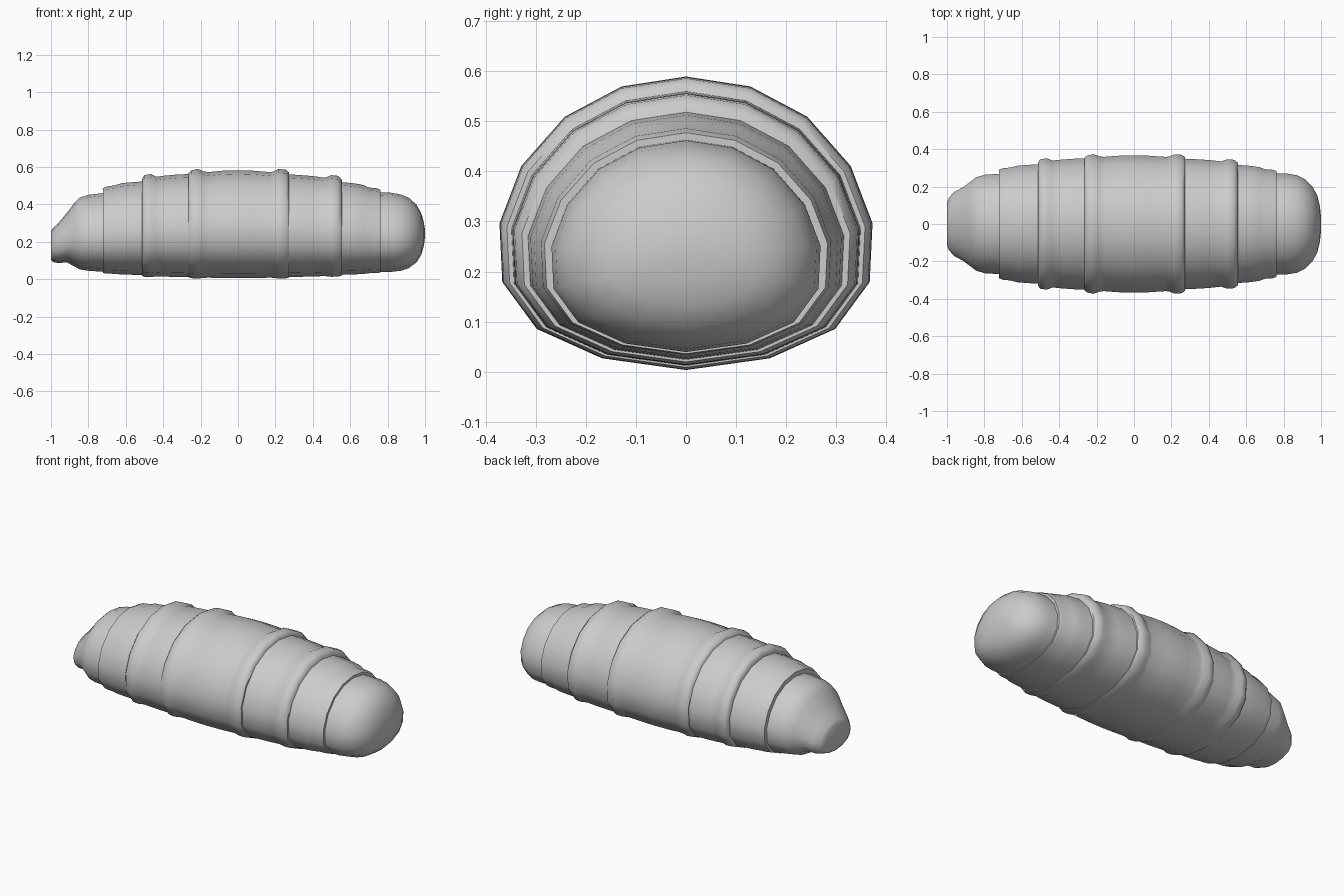
import bpy, bmesh, math

if "Cube" in bpy.data.objects:
    bpy.data.objects.remove(bpy.data.objects["Cube"])

# Half of the 16-sided cross-section: (fraction of half-width, fraction of height)
HALF = [(0, 1), (.345, .966), (.65, .863), (.883, .695), (1, .5),
        (.985, .30), (.8, .14), (.45, .04), (0, 0)]
SECTION = HALF + [(-y, z) for y, z in reversed(HALF[1:-1])]


def body_ring(x, w):
    # Along the body the top and bottom heights follow the half-width
    d = .373 - w
    return (x, w, .003 + d * .36, .59 - d * 1.25)


def loft(name, rings, cap_start=False, cap_end=False):
    # Rims fold inward where a segment is not capped
    def tuck(r):
        x, w, b, t = r
        return (x, w - .04, b + .03, t - .04)
    if not cap_start:
        rings = [tuck(rings[0])] + rings
    if not cap_end:
        rings = rings + [tuck(rings[-1])]
    bm = bmesh.new()
    loops = [[bm.verts.new((x, y * w, b + z * (t - b))) for y, z in SECTION]
             for x, w, b, t in rings]
    n = len(SECTION)
    for a, c in zip(loops, loops[1:]):
        for i in range(n):
            j = (i + 1) % n
            bm.faces.new((a[i], a[j], c[j], c[i]))
    if cap_start:
        bm.faces.new(loops[0])
    if cap_end:
        bm.faces.new(loops[-1])
    bmesh.ops.recalc_face_normals(bm, faces=bm.faces)
    # Open tubes: make sure the outer skin points outward
    bm.normal_update()
    f = max(bm.faces, key=lambda f: f.calc_center_median().z)
    if f.normal.z < 0:
        bmesh.ops.reverse_faces(bm, faces=bm.faces)
    me = bpy.data.meshes.new(name)
    bm.to_mesh(me)
    bm.free()
    ob = bpy.data.objects.new(name, me)
    bpy.context.collection.objects.link(ob)
    bpy.ops.object.select_all(action='DESELECT')
    ob.select_set(True)
    bpy.context.view_layer.objects.active = ob
    bpy.ops.object.shade_smooth_by_angle(angle=math.radians(50))
    return ob


# Overlapping body segments: (x, half-width)
segments = {
    "rear_segment": [(-.722, .290), (-.70, .298), (-.66, .302), (-.62, .312),
                     (-.55, .317), (-.50, .319)],
    "rear_band": [(-.512, .332), (-.50, .346), (-.465, .351), (-.435, .339),
                  (-.40, .343), (-.32, .349), (-.25, .351)],
    "middle_segment": [(-.265, .355), (-.25, .366), (-.215, .373), (-.185, .362),
                       (-.16, .359), (-.08, .365), (0, .367), (.08, .365),
                       (.17, .359), (.19, .361), (.215, .372), (.255, .370),
                       (.272, .358)],
    "front_band": [(.25, .350), (.32, .347), (.40, .342), (.465, .335),
                   (.50, .346), (.535, .343), (.555, .328)],
    "front_segment": [(.54, .317), (.62, .311), (.67, .304), (.70, .293),
                      (.74, .290), (.763, .283)],
}
for name, pts in segments.items():
    loft(name, [body_ring(x, w) for x, w in pts])

# Blunt tail with pinched tip: (x, half-width, bottom, top)
loft("tail_tip", [(-1, .115, .105, .255), (-.99, .14, .092, .272),
                  (-.96, .172, .086, .300), (-.915, .196, .090, .355),
                  (-.875, .226, .068, .408), (-.845, .249, .052, .437),
                  (-.80, .263, .045, .451), (-.70, .270, .038, .463)],
     cap_start=True)

# Rounded head
loft("head", [(.745, .269, .039, .464), (.82, .269, .039, .462),
              (.87, .261, .045, .453), (.915, .239, .060, .434),
              (.955, .199, .090, .397), (.98, .152, .130, .352),
              (.994, .095, .180, .303), (1.0, .035, .225, .262)],
     cap_end=True)
